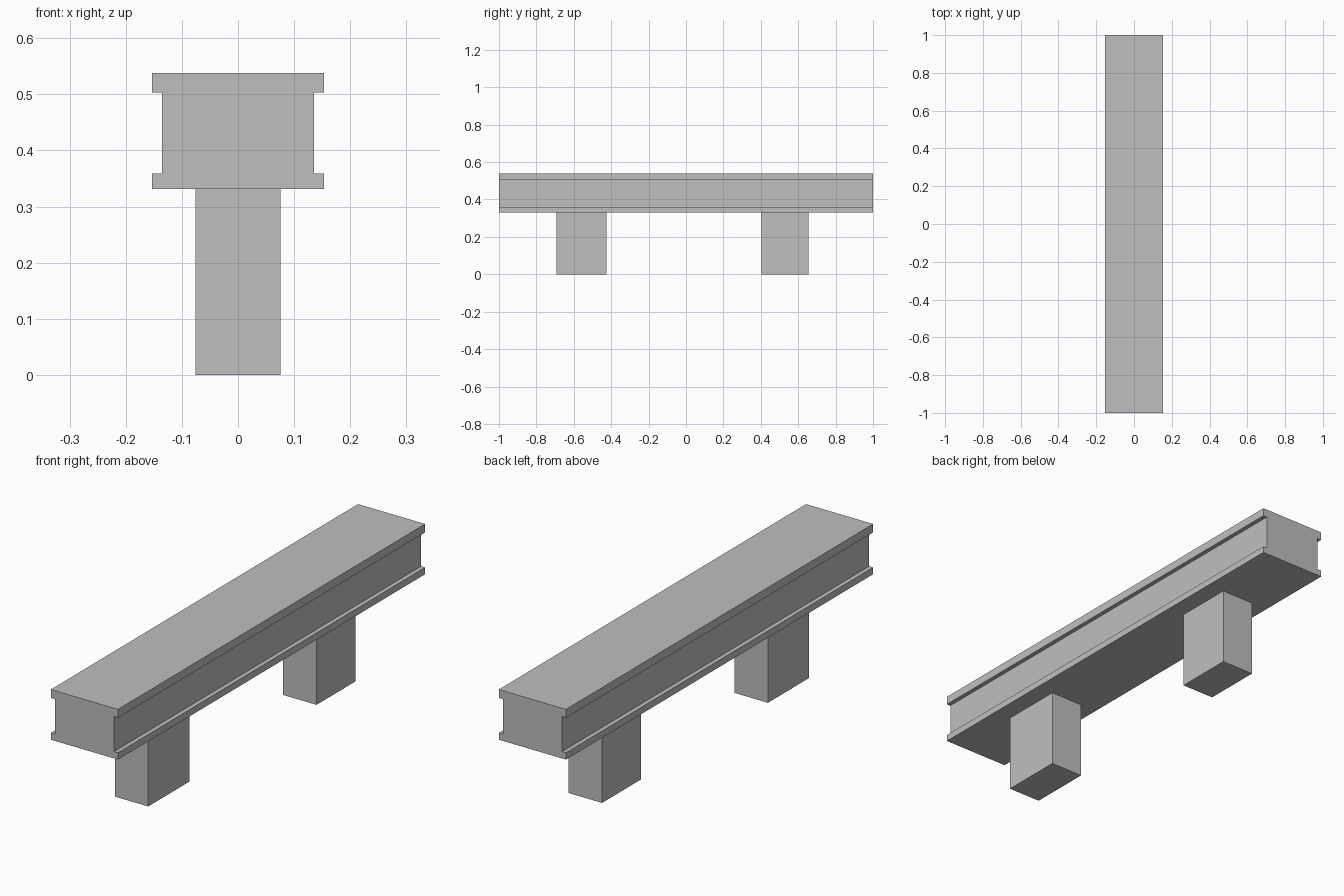
import bpy
import bmesh

cube = bpy.data.objects.get("Cube")
if cube:
    bpy.data.objects.remove(cube, do_unlink=True)

stone = bpy.data.materials.new("grey_stone")
stone.use_nodes = True
colour = (0.52, 0.52, 0.52, 1)
stone.diffuse_color = colour
stone.node_tree.nodes["Principled BSDF"].inputs["Base Color"].default_value = colour


def extrude_profile(name, half, y0, y1):
    """Mirror a right-hand (x, z) outline and extrude it along y."""
    outline = half + [(-x, z) for x, z in reversed(half)]
    bm = bmesh.new()
    face = bm.faces.new([bm.verts.new((x, y0, z)) for x, z in outline])
    result = bmesh.ops.extrude_face_region(bm, geom=[face])
    verts = [v for v in result["geom"] if isinstance(v, bmesh.types.BMVert)]
    bmesh.ops.translate(bm, verts=verts, vec=(0, y1 - y0, 0))
    bmesh.ops.recalc_face_normals(bm, faces=bm.faces)
    mesh = bpy.data.meshes.new(name)
    bm.to_mesh(mesh)
    bm.free()
    mesh.materials.append(stone)
    obj = bpy.data.objects.new(name, mesh)
    bpy.context.collection.objects.link(obj)
    return obj


# Beam with a lip along the top and bottom of each side
bottom, lower_lip, upper_lip, top = 0.331, 0.359, 0.503, 0.538
lip, web = 0.153, 0.135
extrude_profile("beam", [
    (lip, bottom), (lip, lower_lip), (web, lower_lip),
    (web, upper_lip), (lip, upper_lip), (lip, top)], -1, 1)

# Two block legs, the front one slightly longer
for name, y0, y1 in (("front_leg", -0.693, -0.425), ("back_leg", 0.403, 0.655)):
    extrude_profile(name, [(0.076, 0), (0.076, bottom)], y0, y1)
